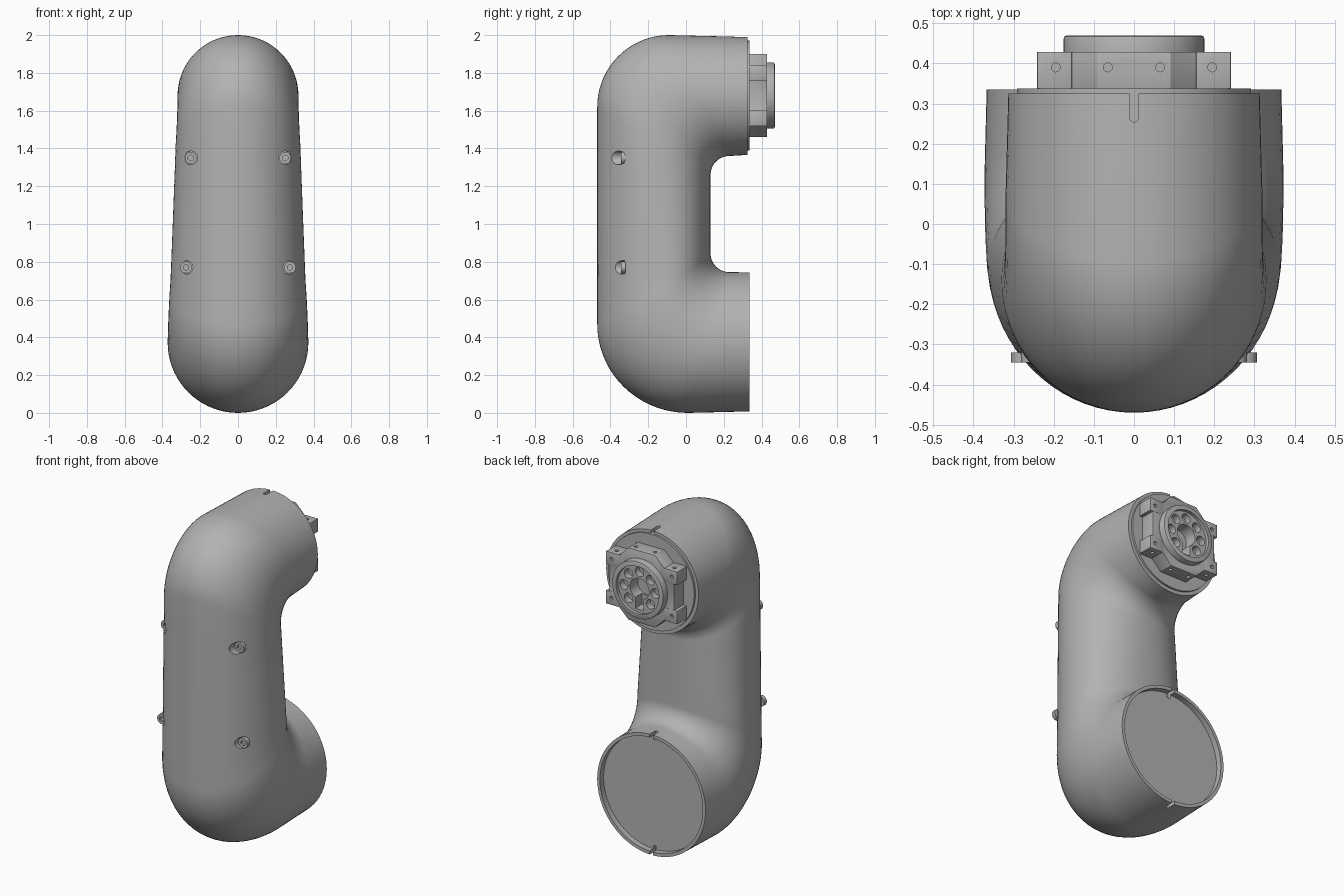
import bpy, bmesh
from math import sin, cos, pi, radians
from mathutils import Matrix, Vector

old = bpy.data.objects.get("Cube")
if old:
    bpy.data.objects.remove(old, do_unlink=True)


def material(name, value):
    m = bpy.data.materials.new(name)
    m.use_nodes = True
    col = (value, value, value, 1)
    m.diffuse_color = col
    m.node_tree.nodes["Principled BSDF"].inputs["Base Color"].default_value = col
    return m


GREY = material("satin grey", 0.45)
TOP_Z, LOW_Z = 1.68, 0.37


def finish(name, bm):
    bmesh.ops.recalc_face_normals(bm, faces=bm.faces)
    me = bpy.data.meshes.new(name)
    bm.to_mesh(me)
    bm.free()
    me.materials.append(GREY)
    ob = bpy.data.objects.new(name, me)
    bpy.context.collection.objects.link(ob)
    return ob


def rod(name, a, b, r, sides=48, turn=0.0):
    """Cylinder running from point a to point b."""
    a, b = Vector(a), Vector(b)
    bm = bmesh.new()
    rot = (b - a).to_track_quat('Z', 'Y').to_matrix().to_4x4()
    bmesh.ops.create_cone(bm, cap_ends=True, segments=sides, radius1=r, radius2=r,
                          depth=(b - a).length,
                          matrix=Matrix.Translation((a + b) / 2) @ rot @ Matrix.Rotation(turn, 4, 'Z'))
    return finish(name, bm)


def box(name, lo, hi):
    lo, hi = Vector(lo), Vector(hi)
    bm = bmesh.new()
    bmesh.ops.create_cube(bm, size=1, matrix=Matrix.Translation((lo + hi) / 2)
                          @ Matrix.Diagonal((*(hi - lo), 1)))
    return finish(name, bm)


def bake(ob):
    """Replace the mesh with its modified result."""
    dg = bpy.context.evaluated_depsgraph_get()
    me = bpy.data.meshes.new_from_object(ob.evaluated_get(dg))
    ob.modifiers.clear()
    ob.data = me


def boolean(ob, others, op='DIFFERENCE'):
    for c in others:
        mod = ob.modifiers.new("bool", 'BOOLEAN')
        mod.operation, mod.solver, mod.object = op, 'EXACT', c
    bake(ob)
    for c in others:
        bpy.data.objects.remove(c, do_unlink=True)


def bevel(ob, width):
    mod = ob.modifiers.new("bevel", 'BEVEL')
    mod.width, mod.segments, mod.limit_method = width, 2, 'ANGLE'
    bake(ob)


def lerp(a, b, t):
    return a + (b - a) * t


# Arm body: each station is (outer point, inner point, centre fraction, half width, roundness)
def half_width(z):
    return lerp(0.37, 0.32, min(1, max(0, (z - LOW_Z) / (TOP_Z - LOW_Z))))


def elbow(outer_c, ry, rz, inner_z, sign, frac, half):
    out = []
    for i in range(19):
        t = i / 18
        s, c = sin(t * pi / 2), cos(t * pi / 2) * sign
        p = Vector((outer_c[0] - ry * s, outer_c[1] + rz * c))
        q = Vector((0.23 - 0.1 * s, inner_z + 0.1 * c))
        f = lerp(0.5, frac, t)
        w = lerp(half, half_width(lerp(p, q, f).y), t)
        out.append((p, q, f, w, lerp(1, 0.9, t)))
    return out


upper = elbow((-0.09, 1.62), 0.38, 0.38, 1.26, 1, 0.55, 0.32)
lower = elbow((0.01, 0.47), 0.48, 0.47, 0.845, -1, 0.61, 0.3725)
column = []
for i in range(1, 8):
    a, b, t = upper[-1], lower[-1], i / 8
    column.append(tuple(lerp(u, v, t) for u, v in zip(a, b)))
top_end = (Vector((0.325, 1.99)), Vector((0.325, 1.366)), 0.5, 0.313, 1)
low_end = (Vector((0.335, 0.008)), Vector((0.335, 0.745)), 0.5, 0.367, 1)
stations = [top_end] + upper + column + lower[::-1] + [low_end]

N = 72
bm = bmesh.new()
rings = []
for p, q, f, w, e in stations:
    mid = lerp(p, q, f)
    ring = []
    for k in range(N):
        c, s = cos(2 * pi * k / N), sin(2 * pi * k / N)
        power = 1 if c > 0 else e
        end = p if c > 0 else q
        yz = mid + (end - mid) * abs(c) ** power
        x = w * abs(s) ** power * (1 if s > 0 else -1)
        ring.append(bm.verts.new((x, yz.x, yz.y)))
    rings.append(ring)
for r0, r1 in zip(rings, rings[1:]):
    for k in range(N):
        j = (k + 1) % N
        bm.faces.new((r0[k], r0[j], r1[j], r1[k]))
bm.faces.new(rings[0])
bm.faces.new(rings[-1])
body = finish("arm_body", bm)

# Open lower socket, alignment slots and screw pockets
cuts = [rod("cut", (0, 0.3, 0.377), (0, 0.45, 0.377), 0.348, 72),
        box("cut", (-0.011, 0.265, 1.97), (0.011, 0.4, 2.1)),
        rod("cut", (0, 0.265, 1.97), (0, 0.265, 2.1), 0.011, 16),
        box("cut", (-0.011, 0.28, 0.7), (0.011, 0.4, 0.8)),
        box("cut", (-0.011, 0.28, -0.05), (0.011, 0.4, 0.05))]
pockets = [(s * x, z) for s in (1, -1) for x, z in ((0.25, 1.35), (0.275, 0.77))]
for x, z in pockets:
    cuts.append(rod("cut", (x, -0.6, z), (x, -0.325, z), 0.036, 32))
boolean(body, cuts)

# Socket screws in the pockets
for i, (x, z) in enumerate(pockets):
    screw = rod(f"body_screw_{i + 1}", (x, -0.345, z), (x, -0.32, z), 0.031, 32)
    boolean(screw, [rod("cut", (x, -0.4, z), (x, -0.333, z), 0.016, 6)])

# Flange plate at the upper end
rod("flange_plate", (0, 0.31, TOP_Z), (0, 0.337, TOP_Z), 0.292, 72)

# Eight-sided coupling block with four ears
block = rod("coupling_block", (0, 0.33, TOP_Z), (0, 0.428, TOP_Z), 0.238, 8, radians(22.5))
ears = []
for sx in (1, -1):
    for sz in (1, -1):
        xs, zs = sorted((sx * 0.155, sx * 0.241)), sorted((sz * 0.08, sz * 0.16))
        ears.append(box("ear", (xs[0], 0.33, TOP_Z + zs[0]), (xs[1], 0.429, TOP_Z + zs[1])))
boolean(block, ears, 'UNION')
bevel(block, 0.005)
cuts = [rod("cut", (0, 0.37, TOP_Z), (0, 0.5, TOP_Z), 0.15)]
for sx in (1, -1):
    for sz in (1, -1):
        for x, z in ((0.065, 0.22), (0.195, 0.16)):
            cuts.append(rod("cut", (sx * x, 0.39, TOP_Z + sz * (z - 0.015)),
                            (sx * x, 0.39, TOP_Z + sz * (z + 0.02)), 0.011, 16))
        cuts.append(rod("cut", (sx * 0.205, 0.415, TOP_Z + sz * 0.12),
                        (sx * 0.205, 0.45, TOP_Z + sz * 0.12), 0.011, 16))
boolean(block, cuts)

# Hub ring with bore, key slot and a circle of holes
hub = rod("hub_ring", (0, 0.36, TOP_Z), (0, 0.47, TOP_Z), 0.175, 64)
bevel(hub, 0.008)
cuts = [rod("cut", (0, 0.45, TOP_Z), (0, 0.5, TOP_Z), 0.145, 64),
        rod("cut", (0, 0.375, TOP_Z), (0, 0.5, TOP_Z), 0.064),
        box("cut", (-0.028, 0.385, TOP_Z - 0.125), (0.028, 0.5, TOP_Z))]
for k in range(1, 8):
    a = -pi / 2 + k * pi / 4
    x, z = 0.105 * cos(a), TOP_Z + 0.105 * sin(a)
    cuts.append(rod("cut", (x, 0.41, z), (x, 0.5, z), 0.029, 24))
boolean(hub, cuts)

# Smooth round surfaces, keep edges crisp
bpy.ops.object.select_all(action='DESELECT')
for ob in bpy.context.collection.objects:
    if ob.type == 'MESH':
        ob.select_set(True)
        bpy.context.view_layer.objects.active = ob
bpy.ops.object.shade_smooth_by_angle(angle=radians(30))
